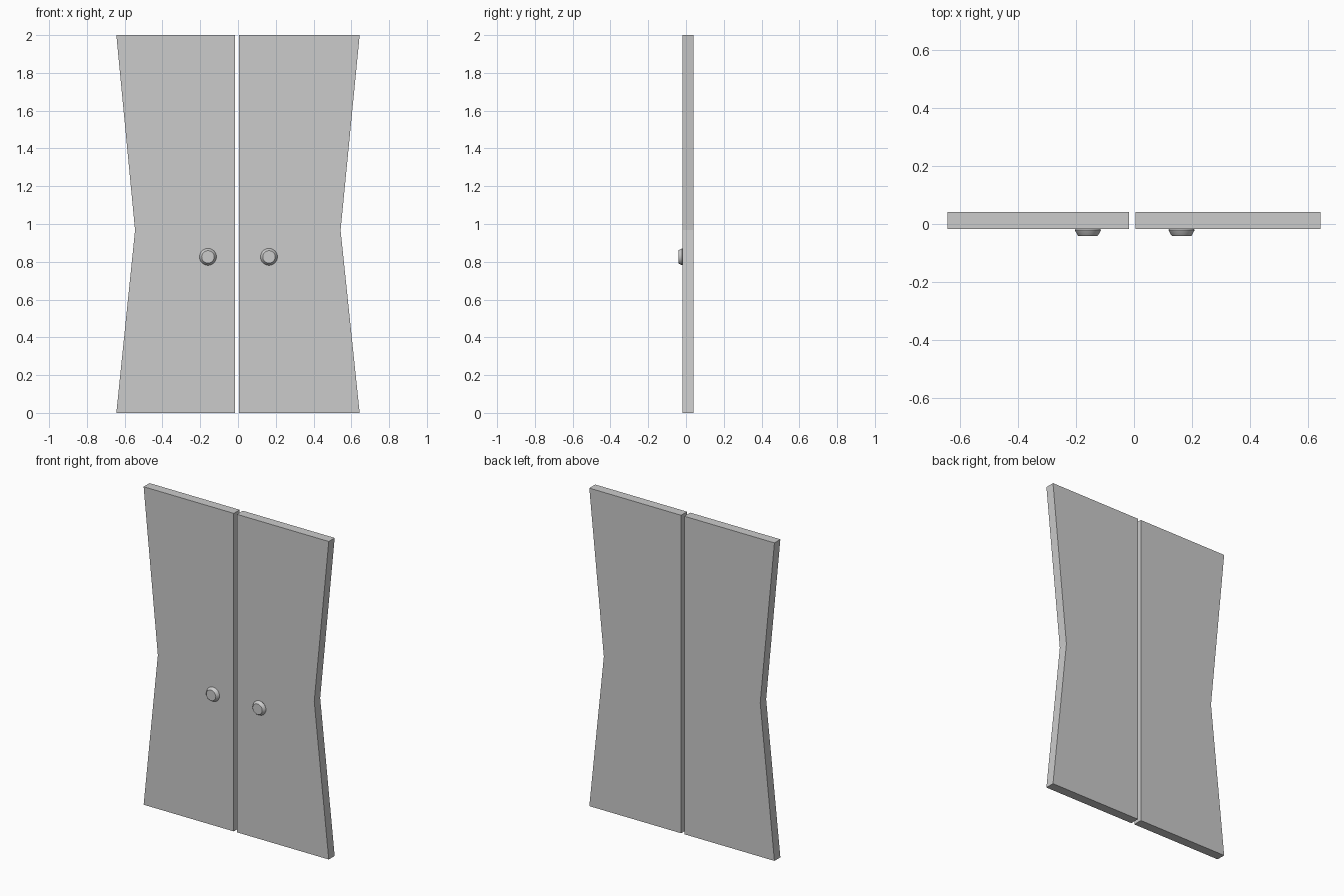
import bpy, bmesh, math

if "Cube" in bpy.data.objects:
    bpy.data.objects.remove(bpy.data.objects["Cube"])

FRONT, BACK = -0.018, 0.041


def finish(name, bm):
    bmesh.ops.recalc_face_normals(bm, faces=bm.faces)
    me = bpy.data.meshes.new(name)
    bm.to_mesh(me)
    bm.free()
    ob = bpy.data.objects.new(name, me)
    bpy.context.collection.objects.link(ob)
    return ob


# Door leaf: waisted outline extruded through its thickness
def door(name, inner, waist, outer):
    outline = [(inner, 0), (outer, 0), (waist, 0.967), (outer, 2), (inner, 2)]
    bm = bmesh.new()
    face = bm.faces.new([bm.verts.new((x, FRONT, z)) for x, z in outline])
    ext = bmesh.ops.extrude_face_region(bm, geom=[face])
    moved = [g for g in ext["geom"] if isinstance(g, bmesh.types.BMVert)]
    bmesh.ops.translate(bm, verts=moved, vec=(0, BACK - FRONT, 0))
    return finish(name, bm)


# Round knob: tapered profile, widest against the door
def knob(name, x, z, segments=32):
    profile = [(0.043, FRONT), (0.045, FRONT - 0.003),
               (0.036, FRONT - 0.020), (0.033, FRONT - 0.023)]
    bm = bmesh.new()
    rings = []
    for r, y in profile:
        angles = [2 * math.pi * i / segments for i in range(segments)]
        rings.append([bm.verts.new((x + r * math.cos(a), y, z + r * math.sin(a)))
                      for a in angles])
    for a, b in zip(rings, rings[1:]):
        for i in range(segments):
            j = (i + 1) % segments
            bm.faces.new((a[i], a[j], b[j], b[i]))
    bm.faces.new(rings[0])
    bm.faces.new(rings[-1])
    ob = finish(name, bm)
    bpy.ops.object.select_all(action='DESELECT')
    ob.select_set(True)
    bpy.context.view_layer.objects.active = ob
    bpy.ops.object.shade_smooth_by_angle(angle=math.radians(25))
    return ob


# Pair of doors with a narrow gap slightly left of centre
door("left_door", -0.017, -0.545, -0.644)
door("right_door", 0.005, 0.543, 0.644)
knob("left_knob", -0.159, 0.826)
knob("right_knob", 0.164, 0.826)
